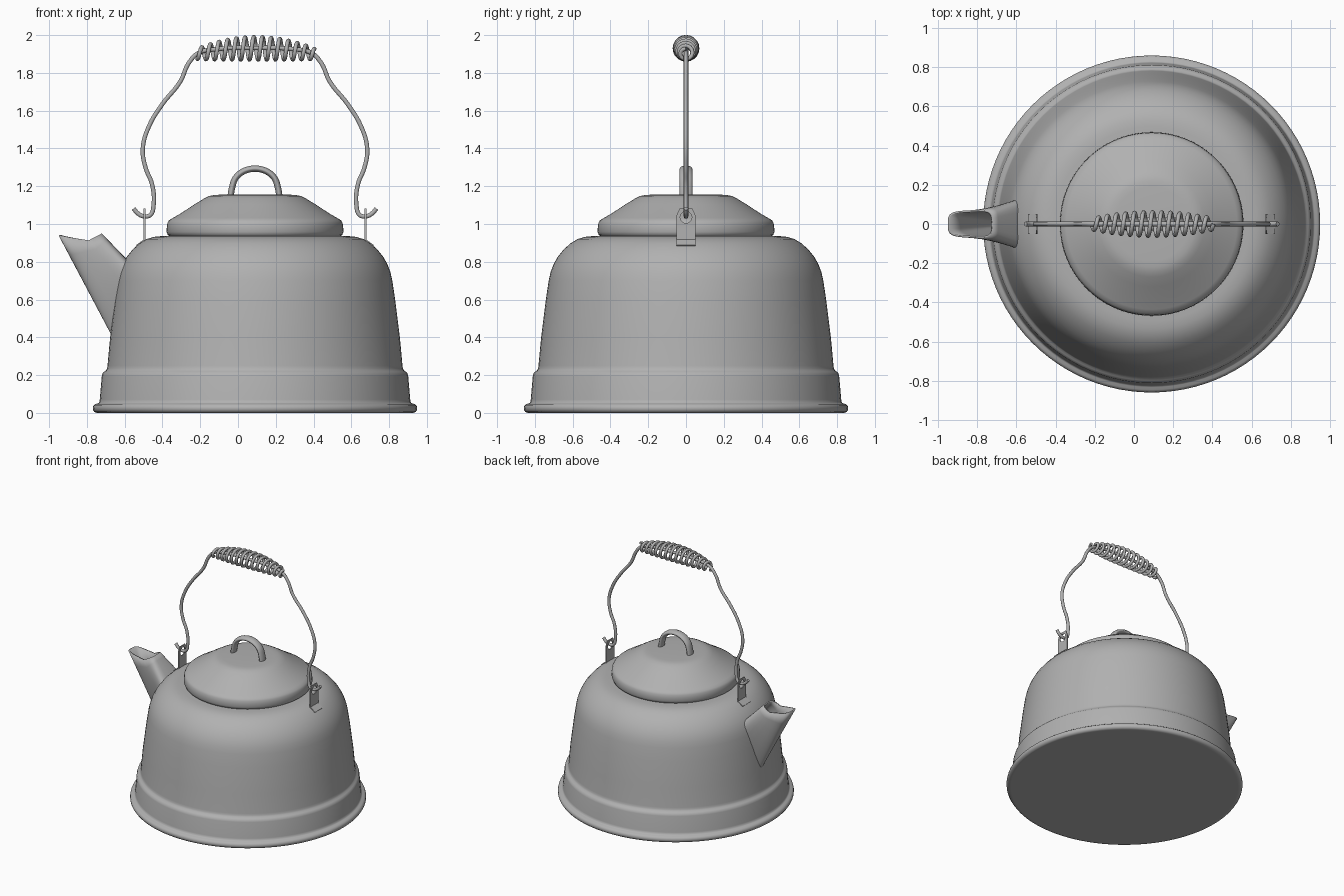
import bpy, bmesh, math
from mathutils import Vector

if "Cube" in bpy.data.objects:
    bpy.data.objects.remove(bpy.data.objects["Cube"])

CX = 0.09  # axis of body, lid and handle
METAL = bpy.data.materials.new("dark_grey_metal")
METAL.diffuse_color = (0.44, 0.44, 0.44, 1)
METAL.use_nodes = True
METAL.node_tree.nodes["Principled BSDF"].inputs["Base Color"].default_value = METAL.diffuse_color


def finish(ob, angle=35):
    bpy.ops.object.select_all(action='DESELECT')
    ob.select_set(True)
    bpy.context.view_layer.objects.active = ob
    if ob.type == 'CURVE':
        bpy.ops.object.convert(target='MESH')
    bpy.ops.object.shade_smooth_by_angle(angle=math.radians(angle))
    ob = bpy.context.object
    ob.data.materials.clear()
    ob.data.materials.append(METAL)
    return ob


def mesh_object(name, bm):
    bmesh.ops.recalc_face_normals(bm, faces=bm.faces)
    me = bpy.data.meshes.new(name)
    bm.to_mesh(me)
    bm.free()
    ob = bpy.data.objects.new(name, me)
    bpy.context.collection.objects.link(ob)
    return ob


def lathe(name, profile, n=96):
    bm = bmesh.new()
    rings = []
    for r, z in profile:
        rings.append([bm.verts.new((CX + r * math.cos(2 * math.pi * i / n),
                                    r * math.sin(2 * math.pi * i / n), z)) for i in range(n)])
    for a, b in zip(rings, rings[1:]):
        for i in range(n):
            j = (i + 1) % n
            bm.faces.new((a[i], a[j], b[j], b[i]))
    bm.faces.new(rings[0])
    bm.faces.new(rings[-1])
    return finish(mesh_object(name, bm), 60)


def tube(name, points, radius, smooth=True, res=6):
    cu = bpy.data.curves.new(name, 'CURVE')
    cu.dimensions = '3D'
    cu.bevel_depth = radius
    cu.bevel_resolution = 3
    cu.use_fill_caps = True
    sp = cu.splines.new('BEZIER' if smooth else 'POLY')
    if smooth:
        sp.resolution_u = res
        sp.bezier_points.add(len(points) - 1)
        for bp, p in zip(sp.bezier_points, points):
            bp.co = p
            bp.handle_left_type = bp.handle_right_type = 'AUTO'
    else:
        sp.points.add(len(points) - 1)
        for q, p in zip(sp.points, points):
            q.co = (*p, 1)
    ob = bpy.data.objects.new(name, cu)
    bpy.context.collection.objects.link(ob)
    return finish(ob, 50)


# Body with rolled base rim and stepped lower band
lathe("kettle_body", [
    (0.825, 0.0), (0.838, 0.0), (0.851, 0.005), (0.858, 0.016), (0.859, 0.026), (0.856, 0.038),
    (0.845, 0.047), (0.832, 0.050), (0.825, 0.055), (0.822, 0.07), (0.811, 0.195), (0.807, 0.209),
    (0.798, 0.218), (0.788, 0.226), (0.783, 0.236), (0.781, 0.25), (0.767, 0.40), (0.742, 0.60),
    (0.727, 0.70), (0.717, 0.745), (0.702, 0.785), (0.680, 0.825), (0.648, 0.865), (0.612, 0.897),
    (0.575, 0.920), (0.535, 0.932), (0.495, 0.936), (0.40, 0.936)])

# Lid
lathe("lid", [
    (0.45, 0.934), (0.462, 0.942), (0.468, 0.958), (0.467, 0.985), (0.464, 1.005), (0.456, 1.019),
    (0.435, 1.032), (0.40, 1.052), (0.32, 1.104), (0.27, 1.135), (0.245, 1.147), (0.22, 1.153),
    (0.19, 1.155), (0.05, 1.156)])

# Lid handle: arched strap, oval in section
arch = [(CX - 0.13, 0, 1.14), (CX - 0.125, 0, 1.175)]
arch += [(CX - 0.118 * math.cos(a), 0, 1.195 + 0.098 * math.sin(a))
         for a in [math.pi * k / 16 for k in range(1, 16)]]
arch += [(CX + 0.125, 0, 1.175), (CX + 0.13, 0, 1.14)]
tube("lid_handle", arch, 0.0175, res=3).scale.y = 1.95

# Bail handle wire, mirrored about the kettle axis
half = [(-0.553, 1.082), (-0.53, 1.056), (-0.495, 1.040), (-0.463, 1.049), (-0.447, 1.10),
        (-0.455, 1.21), (-0.490, 1.30), (-0.504, 1.40), (-0.47, 1.52), (-0.40, 1.635),
        (-0.305, 1.755), (-0.262, 1.85), (-0.21, 1.905), (-0.12, 1.925)]
path = [(x, 0, z) for x, z in half] + [(CX, 0, 1.932)]
path += [(2 * CX - x, 0, z) for x, z in reversed(half)]
tube("bail_handle", path, 0.012)

# Spring grip coiled round the bail
turns, per = 13.5, 20
coil = []
for i in range(int(turns * per) + 1):
    t = i / (turns * per)
    u = 2 * t - 1
    a = math.pi + 2 * math.pi * i / per
    r = 0.027 + 0.033 * (1 - u * u)
    coil.append((CX + 0.005 + 0.31 * u, r * math.sin(a), 1.930 - 0.03 * u * u + r * math.cos(a)))
tube("grip_coil", coil, 0.011, smooth=False)

# Ears: pierced plates with a foot lying on the shoulder
for side, name in ((-1, "left"), (1, "right")):
    cu = bpy.data.curves.new(name + "_ear", 'CURVE')
    cu.dimensions = '2D'
    cu.fill_mode = 'BOTH'
    cu.extrude = 0.004
    outline = [(-0.05, 0.895), (0.05, 0.895), (0.05, 1.045), (0.034, 1.082), (-0.034, 1.082), (-0.05, 1.045)]
    hole = [(0.031 * math.cos(math.pi * k / 10), 1.036 + 0.031 * math.sin(math.pi * k / 10)) for k in range(20)]
    for pts in (outline, hole):
        sp = cu.splines.new('POLY')
        sp.points.add(len(pts) - 1)
        sp.use_cyclic_u = True
        for q, p in zip(sp.points, pts):
            q.co = (*p, 0, 1)
    ear = bpy.data.objects.new(name + "_ear", cu)
    bpy.context.collection.objects.link(ear)
    ear.rotation_euler = (math.pi / 2, 0, math.pi / 2)
    ear.location.x = CX + side * 0.585
    finish(ear)
    bpy.ops.mesh.primitive_cube_add(size=1, location=(CX + side * 0.607, 0, 0.901),
                                    rotation=(0, side * math.radians(36), 0))
    foot = bpy.context.object
    foot.name = name + "_ear_foot"
    foot.scale = (0.052, 0.1, 0.006)
    finish(foot)

# Spout: rounded rectangular mouth lofted to a tapering base inside the body
n = 40


def rounded(a, p):
    c, s = math.cos(a), math.sin(a)
    return math.copysign(abs(c) ** p, c), math.copysign(abs(s) ** p, s)


bm = bmesh.new()
mouth, base = [], []
for i in range(n):
    c, s = rounded(2 * math.pi * i / n, 0.5)  # c = +1 towards the kettle
    x = -0.835 + 0.114 * c
    dip = 0.913 + (0.037 * (c - 0.38) / 0.62 if c > 0.38 else 0.025 * (0.38 - c) / 1.38)
    mouth.append(Vector((x, s * (0.070 + 0.006 * c), dip)))
    base.append(Vector((-0.585 + 0.035 * c, s * (0.095 + 0.075 * c), 0.545 + 0.228 * c)))
rings = [[bm.verts.new(m.lerp(b, k / 6)) for m, b in zip(mouth, base)] for k in range(7)]
for a, b in zip(rings, rings[1:]):
    for i in range(n):
        j = (i + 1) % n
        bm.faces.new((a[i], a[j], b[j], b[i]))
spout = mesh_object("spout", bm)
wall = spout.modifiers.new("wall", 'SOLIDIFY')
wall.thickness = 0.01
wall.offset = -1
finish(spout, 40)
